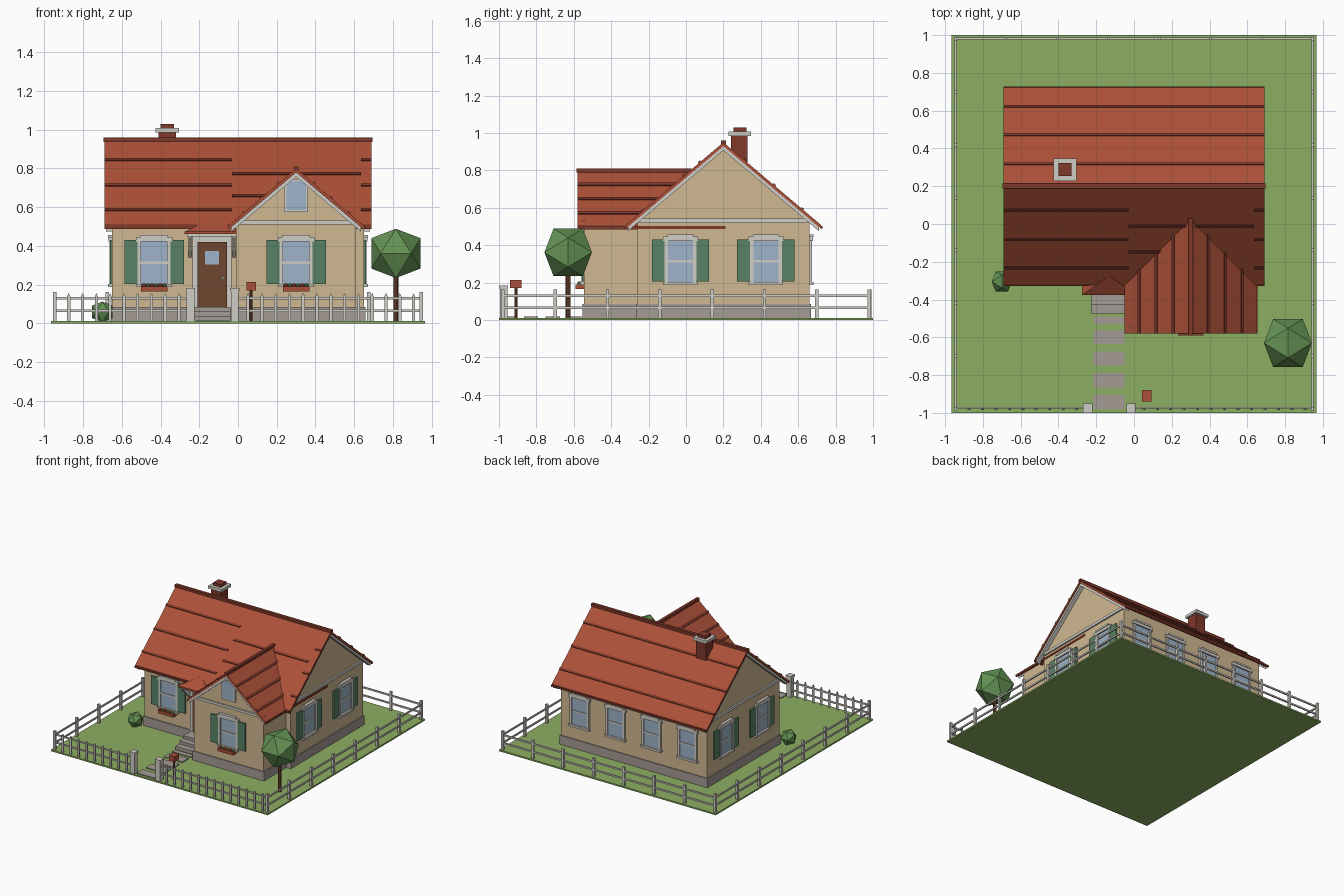
import bpy, bmesh, math
from mathutils import Vector, Matrix

if "Cube" in bpy.data.objects:
    bpy.data.objects.remove(bpy.data.objects["Cube"])

def mat(name, r, g, b):
    m = bpy.data.materials.new(name)
    m.diffuse_color = [((c / 255 + 0.055) / 1.055) ** 2.4 for c in (r, g, b)] + [1]
    m.use_nodes = True
    m.node_tree.nodes["Principled BSDF"].inputs["Base Color"].default_value = m.diffuse_color
    return m

GRASS = mat("grass", 140, 174, 98)
WALL = mat("tan_wall", 208, 185, 145)
ROOF = mat("roof_red", 172, 80, 56)
DARK = mat("dark_brick", 128, 56, 42)
TRIM = mat("pale_trim", 208, 206, 198)
STONE = mat("stone", 165, 155, 148)
GLASS = mat("glass", 158, 180, 200)
SHUT = mat("shutter_green", 88, 130, 102)
WOOD = mat("brown_wood", 112, 70, 48)
LEAF = mat("foliage", 100, 146, 84)
ID = Matrix.Identity(4)

def finish(name, bm, m, M=ID):
    bmesh.ops.transform(bm, matrix=M, verts=bm.verts)
    bmesh.ops.recalc_face_normals(bm, faces=bm.faces)
    me = bpy.data.meshes.new(name)
    bm.to_mesh(me)
    bm.free()
    me.materials.append(m)
    ob = bpy.data.objects.new(name, me)
    bpy.context.collection.objects.link(ob)
    return ob

def box(name, x0, x1, y0, y1, z0, z1, m, M=ID):
    bm = bmesh.new()
    bmesh.ops.create_cube(bm, size=1)
    for v in bm.verts:
        v.co = Vector((x0 if v.co.x < 0 else x1, y0 if v.co.y < 0 else y1, z0 if v.co.z < 0 else z1))
    return finish(name, bm, m, M)

def prism(name, prof, a, b, axis, m, M=ID):
    """Extrude a (u, z) profile along x or y."""
    bm = bmesh.new()
    put = (lambda u, z, t: (t, u, z)) if axis == "x" else (lambda u, z, t: (u, t, z))
    A = [bm.verts.new(put(u, z, a)) for u, z in prof]
    B = [bm.verts.new(put(u, z, b)) for u, z in prof]
    bm.faces.new(A)
    bm.faces.new(B)
    n = len(prof)
    for i in range(n):
        bm.faces.new((A[i], A[(i + 1) % n], B[(i + 1) % n], B[i]))
    return finish(name, bm, m, M)

def ball(name, c, r, m):
    """Twenty-sided ball lying on an edge; r is the half height."""
    bm = bmesh.new()
    k = r / 1.618
    for s in (-k, k):
        for t in (-r, r):
            for p in ((0, s, t), (t, 0, s), (s, t, 0)):
                bm.verts.new(p)
    bmesh.ops.convex_hull(bm, input=bm.verts)
    return finish(name, bm, m, Matrix.Translation(c))

def post(name, x, y, z0, z1, r, m):
    bm = bmesh.new()
    bmesh.ops.create_cone(bm, segments=8, radius1=r, radius2=r, depth=z1 - z0, cap_ends=True)
    return finish(name, bm, m, Matrix.Translation((x, y, (z0 + z1) / 2)))

S = 0.846  # roof slope

def chevron(c, top, half, t, drop=0.0):
    e = top - S * half
    return [(c - half, e - drop), (c, top - drop), (c + half, e - drop),
            (c + half, e - drop - t), (c, top - drop - t), (c - half, e - drop - t)]

def strip(name, c, top, d, a, b, axis):
    """Thin course line lying on a roof slope, d from the ridge."""
    z, s = top - S * abs(d), math.copysign(1, d)
    u = c + d
    prism(name, [(u, z - 0.004), (u + s * 0.012, z - 0.012), (u + s * 0.016, z - 0.005), (u + s * 0.004, z + 0.006)],
          a, b, axis, DARK)

# ground and path
box("lawn", -0.965, 0.965, -1, 1, 0, 0.012, GRASS)
for i in range(4):
    y = -0.98 + i * 0.115
    box("path_slab", -0.215, -0.05, y, y + 0.075, 0.01, 0.019, STONE)
box("path_slab", -0.215, -0.05, -0.53, -0.49, 0.01, 0.019, STONE)
for y, z in ((-0.375, 0.085), (-0.425, 0.062), (-0.475, 0.038)):
    box("step", -0.225, -0.04, y, -0.25, 0.01, z, STONE)

# main house and front wing
box("foundation", -0.658, 0.658, -0.268, 0.668, 0.01, 0.085, STONE)
box("wing_foundation", -0.018, 0.618, -0.553, -0.2, 0.01, 0.085, STONE)
prism("main_walls", [(-0.26, 0.08), (0.66, 0.08), (0.66, 0.535), (0.2, 0.928), (-0.26, 0.535)], -0.65, 0.65, "x", WALL)
prism("wing_walls", [(-0.01, 0.08), (0.61, 0.08), (0.61, 0.515), (0.3, 0.778), (-0.01, 0.515)], -0.545, -0.08, "y", WALL)
prism("main_roof", chevron(0.2, 0.95, 0.523, 0.02), -0.69, 0.69, "x", ROOF)
prism("wing_roof", chevron(0.3, 0.80, 0.35, 0.02), -0.58, 0.21, "y", ROOF)
box("main_ridge_cap", -0.695, 0.695, 0.188, 0.214, 0.938, 0.96, DARK)
box("wing_ridge_cap", 0.288, 0.312, -0.585, 0.03, 0.788, 0.81, DARK)
for s in (-1, 1):
    prism("main_bargeboard", chevron(0.2, 0.95, 0.51, 0.025, 0.018), s * 0.648, s * 0.682, "x", TRIM)
    box("gable_band", s * 0.645, s * 0.662, -0.265, 0.665, 0.52, 0.542, TRIM)
    # dark lip under the long eaves
    y = 0.2 + s * 0.523
    box("eave_lip", -0.69, 0.69, y - 0.006, y + 0.006, 0.489, 0.504, DARK)
prism("wing_bargeboard", chevron(0.3, 0.80, 0.335, 0.025, 0.018), -0.572, -0.54, "y", TRIM)
box("wing_gable_band", -0.02, 0.62, -0.556, -0.54, 0.512, 0.532, TRIM)
box("wing_eave_lip", 0.642, 0.655, -0.58, 0.21, 0.488, 0.504, DARK)

# roof course lines
for d in (0.12, 0.275, 0.425):
    strip("back_course", 0.2, 0.95, d - 0.01, -0.69, 0.69, "x")
    strip("front_course", 0.2, 0.95, -d, -0.69, -0.03, "x")
    strip("front_course", 0.2, 0.95, -d, 0.635, 0.69, "x")
strip("middle_course", 0.2, 0.95, -0.205, -0.03, 0.635, "x")
strip("middle_course", 0.2, 0.95, -0.34, -0.03, 0.20, "x")
for d, e in ((0.085, -0.04), (0.175, -0.11), (0.265, -0.19)):
    for s in (-1, 1):
        strip("wing_course", 0.3, 0.80, s * d, -0.58, e, "y")

# chimney
box("chimney", -0.41, -0.32, 0.24, 0.33, 0.75, 0.99, DARK)
box("chimney_cap", -0.425, -0.305, 0.228, 0.348, 0.985, 1.008, TRIM)
box("chimney_flue", -0.4, -0.33, 0.253, 0.323, 1.0, 1.03, DARK)

# windows: local frame has the wall at y = 0, outward is -y
def window(x, y, ang, shutters=False, planter=False):
    M = Matrix.Translation((x, y, 0)) @ Matrix.Rotation(ang, 4, "Z")
    b = lambda n, *a: box(n, *a, M)
    b("window_glass", -0.07, 0.07, -0.006, 0.005, 0.2, 0.425, GLASS)
    for s in (-1, 1):
        c = s * 0.076
        b("window_jamb", c - 0.009, c + 0.009, -0.014, 0.005, 0.195, 0.43, TRIM)
    b("window_sill", -0.092, 0.092, -0.022, 0.005, 0.188, 0.204, TRIM)
    b("window_rail", -0.07, 0.07, -0.011, 0.005, 0.308, 0.32, TRIM)
    b("window_lintel", -0.094, 0.094, -0.018, 0.005, 0.422, 0.446, TRIM)
    b("lintel_crown", -0.07, 0.07, -0.022, 0.005, 0.444, 0.458, TRIM)
    if shutters:
        for s in (-1, 1):
            c = s * 0.117
            b("shutter", c - 0.036, c + 0.036, -0.012, 0.005, 0.205, 0.43, SHUT)
    if planter:
        b("flower_box", -0.068, 0.068, -0.045, 0.0, 0.165, 0.19, ROOF)
        for i in range(6):
            p = M @ Vector((-0.052 + i * 0.021, -0.025, 0.195))
            ball("planter_leaf" if i % 2 else "planter_flower", p, 0.012, LEAF if i % 2 else ROOF)

window(-0.433, -0.26, 0, True, True)
window(0.3, -0.545, 0, True, True)
for y in (-0.03, 0.427):
    window(0.65, y, math.pi / 2, True)
    window(-0.65, y, -math.pi / 2, True)
for x in (-0.48, -0.16, 0.16, 0.48):
    window(x, 0.66, math.pi)
box("attic_frame", 0.238, 0.362, -0.556, -0.54, 0.575, 0.745, TRIM)
box("attic_glass", 0.25, 0.35, -0.56, -0.55, 0.587, 0.733, GLASS)

# front door and hood
box("door_frame", -0.235, -0.033, -0.272, -0.25, 0.08, 0.455, TRIM)
box("door", -0.208, -0.058, -0.28, -0.265, 0.085, 0.42, WOOD)
box("door_window", -0.17, -0.097, -0.284, -0.27, 0.305, 0.375, GLASS)
box("door_knob", -0.085, -0.073, -0.292, -0.275, 0.23, 0.242, TRIM)
box("hood_base", -0.262, -0.01, -0.365, -0.25, 0.45, 0.463, TRIM)
for x in (-0.248, -0.02):
    prism("hood_bracket", [(-0.25, 0.33), (-0.25, 0.455), (-0.355, 0.455), (-0.355, 0.44)], x - 0.008, x + 0.008, "x", TRIM)
bm = bmesh.new()
for p in ((-0.275, -0.375), (0.01, -0.375), (0.01, -0.2), (-0.275, -0.2)):
    bm.verts.new((*p, 0.462))
    bm.verts.new((*p, 0.474))
bm.verts.new((-0.132, -0.275, 0.548))
bm.verts.new((-0.132, -0.2, 0.548))
bmesh.ops.convex_hull(bm, input=bm.verts)
finish("hood_roof", bm, ROOF)

# fence
def picket(x):
    w = 0.008
    prism("picket", [(x - w, 0.01), (x + w, 0.01), (x + w, 0.14), (x, 0.157), (x - w, 0.14)], -0.986, -0.976, "y", TRIM)

for i in range(1, 10):
    picket(-0.945 + i * 0.0712)
for i in range(13):
    picket(0.052 + i * 0.0712)
for z in (0.066, 0.13):
    h = 0.006
    for a, b in ((-0.945, -0.25), (-0.02, 0.945)):
        box("front_rail", a, b, -0.977, -0.968, z - h, z + h, TRIM)
    box("back_rail", -0.945, 0.945, 0.977, 0.987, z - h, z + h, TRIM)
    for s in (-1, 1):
        box("side_rail", s * 0.945 - 0.005, s * 0.945 + 0.005, -0.98, 0.98, z - h, z + h, TRIM)
def fence_post(x, y):
    box("fence_post", x - 0.009, x + 0.009, y - 0.009, y + 0.009, 0.01, 0.163, TRIM)
for i in range(8):
    for s in (-1, 1):
        fence_post(s * 0.945, -0.98 + i * 0.28)
for i in range(1, 7):
    fence_post(-0.945 + i * 0.27, 0.982)
for x in (-0.245, -0.017):
    box("gate_post", x - 0.02, x + 0.02, -0.995, -0.955, 0.01, 0.17, TRIM)
    box("gate_post_cap", x - 0.024, x + 0.024, -1.0, -0.951, 0.168, 0.184, TRIM)

# garden
post("tree_trunk", 0.815, -0.63, 0.01, 0.28, 0.013, WOOD)
ball("tree_crown", (0.815, -0.63, 0.362), 0.127, LEAF)
ball("bush", (-0.70, -0.305, 0.06), 0.053, LEAF)
post("mailbox_post", 0.067, -0.91, 0.01, 0.18, 0.008, WOOD)
box("mailbox", 0.043, 0.092, -0.94, -0.88, 0.17, 0.214, ROOF)
